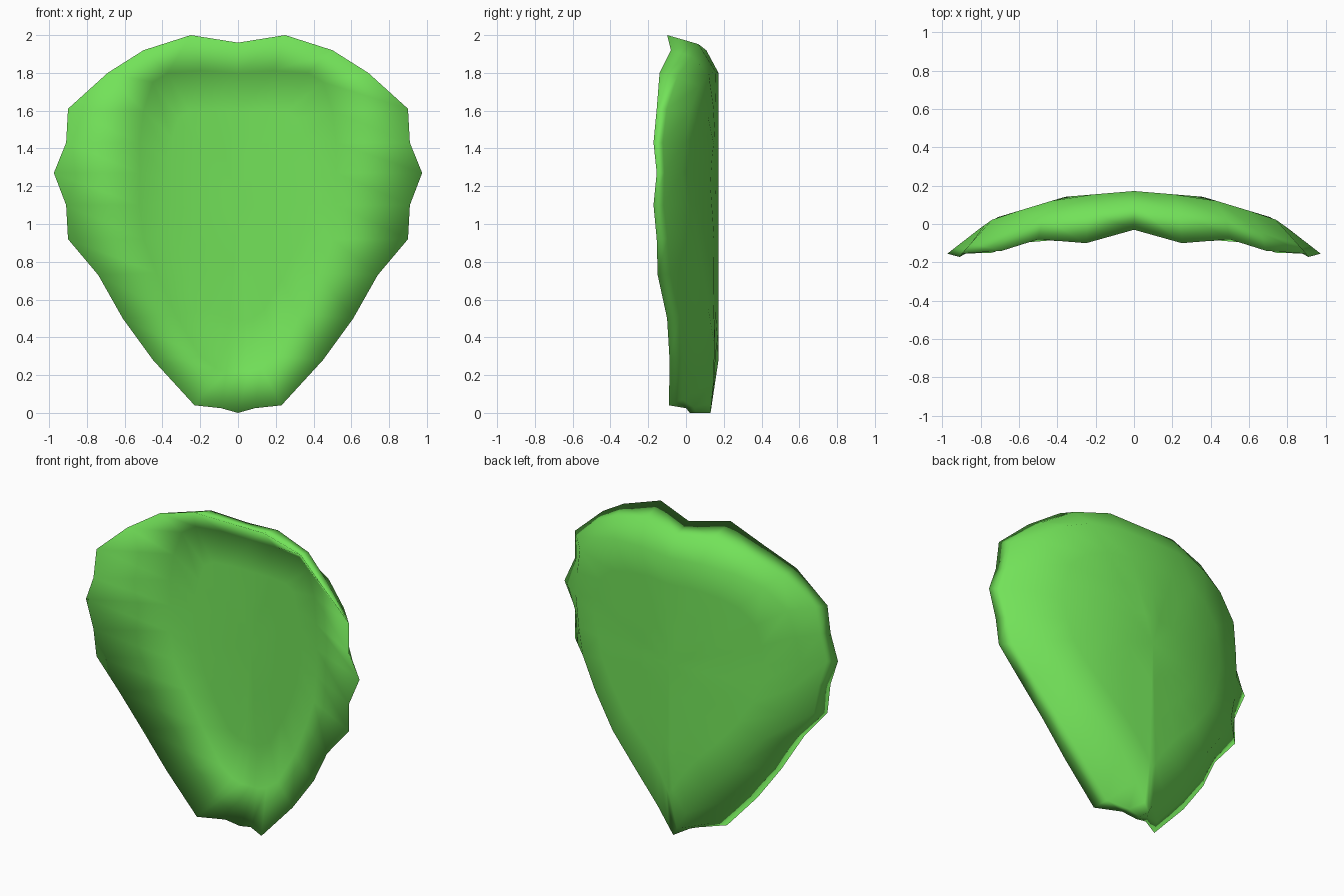
import bpy, bmesh

if "Cube" in bpy.data.objects:
    bpy.data.objects.remove(bpy.data.objects["Cube"])

# Right half of the lip, bottom to top: x, y, z
LIP = [(0, .02, 0), (.09, 0, .025), (.23, -.09, .04), (.45, -.087, .28),
       (.61, -.10, .5), (.74, -.15, .73), (.90, -.155, .92), (.91, -.172, 1.1),
       (.975, -.155, 1.27), (.91, -.172, 1.43), (.90, -.155, 1.61),
       (.69, -.14, 1.8), (.5, -.08, 1.92), (.25, -.10, 2.0), (0, -.03, 1.96)]
# Matching points on the back shoulder, where it turns over to the lip: x, z
SHOULDER = [(0, 0), (.03, .05), (.10, .17), (.25, .36), (.44, .55), (.60, .75),
            (.71, .93), (.76, 1.1), (.80, 1.27), (.78, 1.43), (.74, 1.6),
            (.60, 1.73), (.43, 1.79), (.21, 1.81), (0, 1.8)]
# Matching points around the floor of the hollow front: x, z
FLOOR = [(0, .22), (.06, .22), (.12, .24), (.2, .3), (.33, .52), (.43, .74),
         (.5, .92), (.52, 1.1), (.52, 1.27), (.52, 1.43), (.5, 1.6),
         (.45, 1.75), (.37, 1.8), (.19, 1.81), (0, 1.8)]
# Depth of the convex back across its width
BACK = [(0, .172), (.36, .142), (.73, .03), (.97, -.14)]
CZ = 1.12


def depth(x):
    for (x0, y0), (x1, y1) in zip(BACK, BACK[1:]):
        if x <= x1:
            return y0 + (y1 - y0) * (x - x0) / (x1 - x0)
    return BACK[-1][1]


def loop(bm, half):
    """Closed ring of vertices from a right half, mirrored in x."""
    full = half + [(-x, y, z) for x, y, z in half[-2:0:-1]]
    return [bm.verts.new(p) for p in full]


def outline(profile, scale, inset):
    """Outline scaled about the middle, lying on the shell."""
    pts = []
    for x, z in profile:
        zz = CZ + (z - CZ) * scale
        droop = .15 * max(0, .28 - zz)          # back tapers at the foot
        pts.append((x * scale, depth(x * scale) - inset - droop, zz))
    return pts


def surface(bm, lip, halves, inset):
    """Rings closing from the lip to the middle."""
    prev, n = lip, len(lip)
    for half in halves:
        cur = loop(bm, half)
        for i in range(n):
            j = (i + 1) % n
            bm.faces.new((prev[i], prev[j], cur[j], cur[i]))
        prev = cur
    mid = bm.verts.new((0, depth(0) - inset, CZ))
    for i in range(n):
        bm.faces.new((prev[i], prev[(i + 1) % n], mid))


# Flank between lip and shoulder: straight at the sides, bulging at the top
flank = []
for (x, y, z), (sx, sy, sz) in zip(LIP, outline(SHOULDER, 1, 0)):
    bulge = .38 * min(1, max(0, (z - .8) / .9)) * max(0, 1 - x * x / .8)
    flank.append((x + (sx - x) * .3, y + (sy - y) * (.3 + bulge),
                  z + (sz - z) * .25))

# Curved shell: convex back, hollow front, shared lip
bm = bmesh.new()
lip = loop(bm, LIP)
back = [outline(SHOULDER, s, 0) for s in (1, .75, .5, .25)]
front = [outline(FLOOR, s, .04) for s in (1, .7, .35)]
surface(bm, lip, [flank] + back, 0)
surface(bm, lip, front, .04)
bmesh.ops.recalc_face_normals(bm, faces=bm.faces)
for f in bm.faces:
    f.smooth = True
mesh = bpy.data.meshes.new("curved_shell")
bm.to_mesh(mesh)
bm.free()
shell = bpy.data.objects.new("curved_shell", mesh)
bpy.context.collection.objects.link(shell)

# Green finish
green = bpy.data.materials.new("green")
green.diffuse_color = (.17, .76, .10, 1)
green.use_nodes = True
green.node_tree.nodes["Principled BSDF"].inputs["Base Color"].default_value = green.diffuse_color
mesh.materials.append(green)
